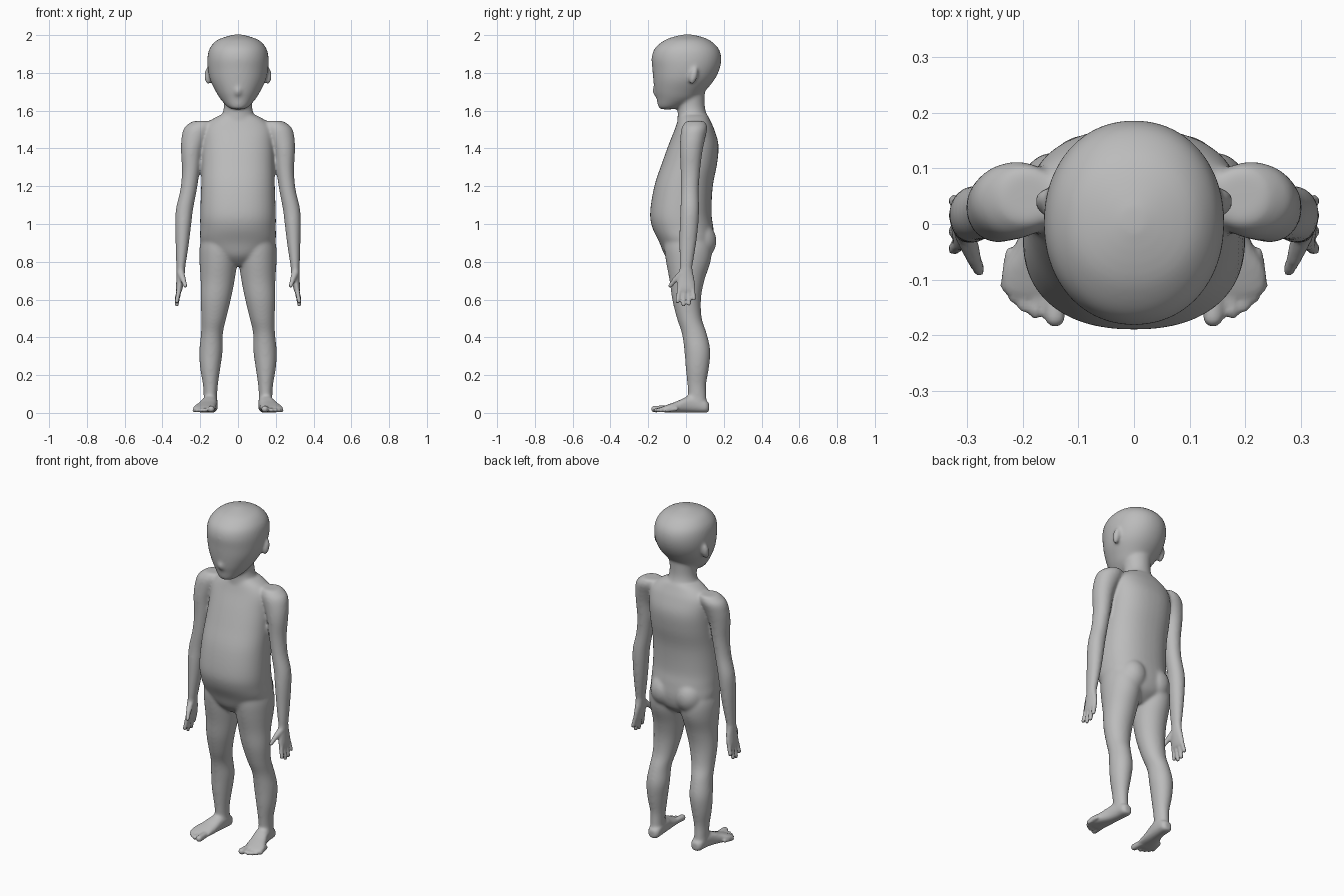
import bpy, bmesh, math
from mathutils import Vector, Matrix

cube = bpy.data.objects.get("Cube")
if cube:
    bpy.data.objects.remove(cube)

grey = bpy.data.materials.new("plain grey")
grey.use_nodes = True
GREY = (0.5, 0.5, 0.5, 1)
grey.diffuse_color = GREY
grey.node_tree.nodes["Principled BSDF"].inputs["Base Color"].default_value = GREY

bm = bmesh.new()


def spline(rows, steps=4):
    """Smoothly fill in between the given rows of values."""
    out = []
    for i in range(len(rows) - 1):
        a, b, c, d = (rows[min(max(i + k, 0), len(rows) - 1)] for k in (-1, 0, 1, 2))
        for s in range(steps):
            t = s / steps
            out.append([q + t * (r - p) / 2 + t * t * (p - 2.5 * q + 2 * r - v / 2)
                        + t ** 3 * (1.5 * (q - r) + (v - p) / 2)
                        for p, q, r, v in zip(a, b, c, d)])
    return out + [rows[-1]]


def loft(rows, side=1, along="z", power=2.0, n=40):
    """Closed skin over oval rings: position, centre x, other centre, two radii."""
    rings = []
    for pos, cx, co, rx, ro in spline(rows):
        ring = []
        for k in range(n):
            c, s = math.cos(math.tau * k / n), math.sin(math.tau * k / n)
            x = side * (cx + rx * math.copysign(abs(c) ** (2 / power), c))
            o = co + ro * math.copysign(abs(s) ** (2 / power), s)
            ring.append(bm.verts.new((x, o, pos) if along == "z" else (x, pos, o)))
        rings.append(ring)
    faces = [bm.faces.new(rings[0]), bm.faces.new(rings[-1])]
    for a, b in zip(rings, rings[1:]):
        for k in range(n):
            j = (k + 1) % n
            faces.append(bm.faces.new((a[k], a[j], b[j], b[k])))
    bmesh.ops.recalc_face_normals(bm, faces=faces)


def front_back(rows):
    """Rows of height, half width, front y, back y become centred rings."""
    return [(z, 0, (f + b) / 2, w, (b - f) / 2) for z, w, f, b in rows]


def ball(centre, size, side=1, tilt=0):
    m = (Matrix.Translation((side * centre[0], centre[1], centre[2]))
         @ Matrix.Rotation(tilt, 4, "X") @ Matrix.Diagonal((*size, 1)))
    bmesh.ops.create_uvsphere(bm, u_segments=24, v_segments=16, radius=1, matrix=m)


def capsule(p, q, r0, r1, side):
    """Rounded digit: a sphere pulled apart into two end caps at p and q."""
    p, q = (Vector((side * x, y, z)) for x, y, z in (p, q))
    turn = (q - p).to_track_quat("Z", "Y")
    sphere = bmesh.ops.create_uvsphere(bm, u_segments=16, v_segments=11, radius=1)
    for v in sphere["verts"]:
        centre, r = (q, r1) if v.co.z > 0 else (p, r0)
        v.co = centre + turn @ (v.co * r)


# Torso
loft(front_back([
    (0.78, .04, -.06, .07), (0.83, .13, -.11, .13), (0.9, .195, -.14, .15),
    (0.98, .2, -.178, .145), (1.06, .2, -.19, .135), (1.2, .195, -.168, .142),
    (1.32, .192, -.128, .165), (1.42, .19, -.092, .172), (1.5, .185, -.06, .15),
    (1.545, .15, -.045, .13), (1.575, .1, -.035, .115)]), power=2.3)
# Neck
loft(front_back([(1.5, .1, -.045, .12), (1.56, .09, -.045, .115), (1.62, .075, -.045, .1),
                 (1.7, .08, -.06, .1)]))
# Head
loft(front_back([
    (1.607, .03, -.135, -.07), (1.62, .055, -.147, -.02), (1.66, .092, -.155, .06),
    (1.7, .117, -.165, .098), (1.76, .147, -.173, .148), (1.82, .16, -.178, .178),
    (1.88, .162, -.182, .187), (1.93, .15, -.165, .172), (1.97, .116, -.118, .13),
    (1.99, .07, -.07, .085), (2.003, .02, -.015, .03)]), power=2.1)
# Nose
ball((0, -.158, 1.705), (.022, .02, .03))

for side in (1, -1):
    # Ear
    ball((.158, .04, 1.785), (.021, .022, .048), side, -.25)
    # Seat
    ball((.082, .07, .91), (.085, .092, .1), side)
    # Arm
    loft([(1.545, .19, .05, .05, .05), (1.51, .21, .045, .075, .068), (1.45, .232, .035, .068, .066),
          (1.38, .246, .027, .056, .06), (1.28, .25, .023, .047, .052), (1.18, .262, .02, .044, .048),
          (1.08, .283, .02, .046, .05), (1.0, .29, .016, .043, .05), (.9, .295, .01, .036, .045),
          (.8, .301, .002, .027, .037), (.76, .303, 0, .023, .034), (.71, .305, 0, .021, .044),
          (.66, .311, 0, .018, .05), (.64, .313, 0, .014, .046)], side)
    # Fingers and thumb
    for y, tip_y, tip_z in ((-.034, -.045, .59), (-.011, -.014, .573), (.013, .016, .577), (.035, .042, .605)):
        capsule((.311, y, .66), (.324, tip_y, tip_z), .0135, .011, side)
    capsule((.303, -.02, .74), (.288, -.062, .7), .02, .014, side)
    capsule((.288, -.062, .7), (.279, -.083, .673), .014, .011, side)
    # Leg
    loft([(.96, .1, .0, .085, .11), (.88, .103, .01, .1, .125), (.8, .104, .012, .1, .118),
          (.7, .108, .005, .09, .092), (.6, .118, .003, .08, .076), (.5, .128, .018, .066, .066),
          (.42, .138, .044, .058, .066), (.33, .143, .06, .062, .069), (.24, .147, .06, .054, .062),
          (.15, .146, .057, .04, .05), (.09, .146, .06, .036, .048), (.04, .146, .065, .036, .045)], side)
    # Foot
    loft([(.122, .143, .03, .018, .02), (.105, .143, .034, .034, .033), (.06, .145, .046, .038, .045),
          (.01, .152, .045, .042, .044), (-.04, .165, .033, .05, .032), (-.08, .177, .026, .058, .024),
          (-.115, .181, .02, .056, .017), (-.13, .18, .018, .045, .012)], side, "y", 2.4)
    # Toes
    for x, tip_x, tip_y, r in ((.145, .142, -.167, .0185), (.173, .177, -.158, .0125), (.193, .198, -.147, .012),
                               (.21, .216, -.132, .0115), (.222, .23, -.112, .011)):
        capsule((x, tip_y + .06, .021), (tip_x, tip_y, r + .002), r, r, side)

mesh = bpy.data.meshes.new("mannequin_body")
bm.to_mesh(mesh)
bm.free()
mesh.materials.append(grey)
body = bpy.data.objects.new("mannequin_body", mesh)
bpy.context.collection.objects.link(body)
bpy.context.view_layer.objects.active = body
body.select_set(True)

# Fuse the parts into one skin
fuse = body.modifiers.new("fuse", "REMESH")
fuse.mode = "VOXEL"
fuse.voxel_size = .0065
bpy.ops.object.modifier_apply(modifier="fuse")

# Blend the joints strongly, digits only lightly
broad = body.vertex_groups.new(name="broad")
broad.add([v.index for v in body.data.vertices
           if v.co.z > .76 or (v.co.z > .07 and abs(v.co.x) < .24)], 1, "REPLACE")
blend = body.modifiers.new("blend", "SMOOTH")
blend.iterations = 22
blend.vertex_group = "broad"
polish = body.modifiers.new("polish", "SMOOTH")
polish.iterations = 3
bpy.ops.object.shade_smooth()
